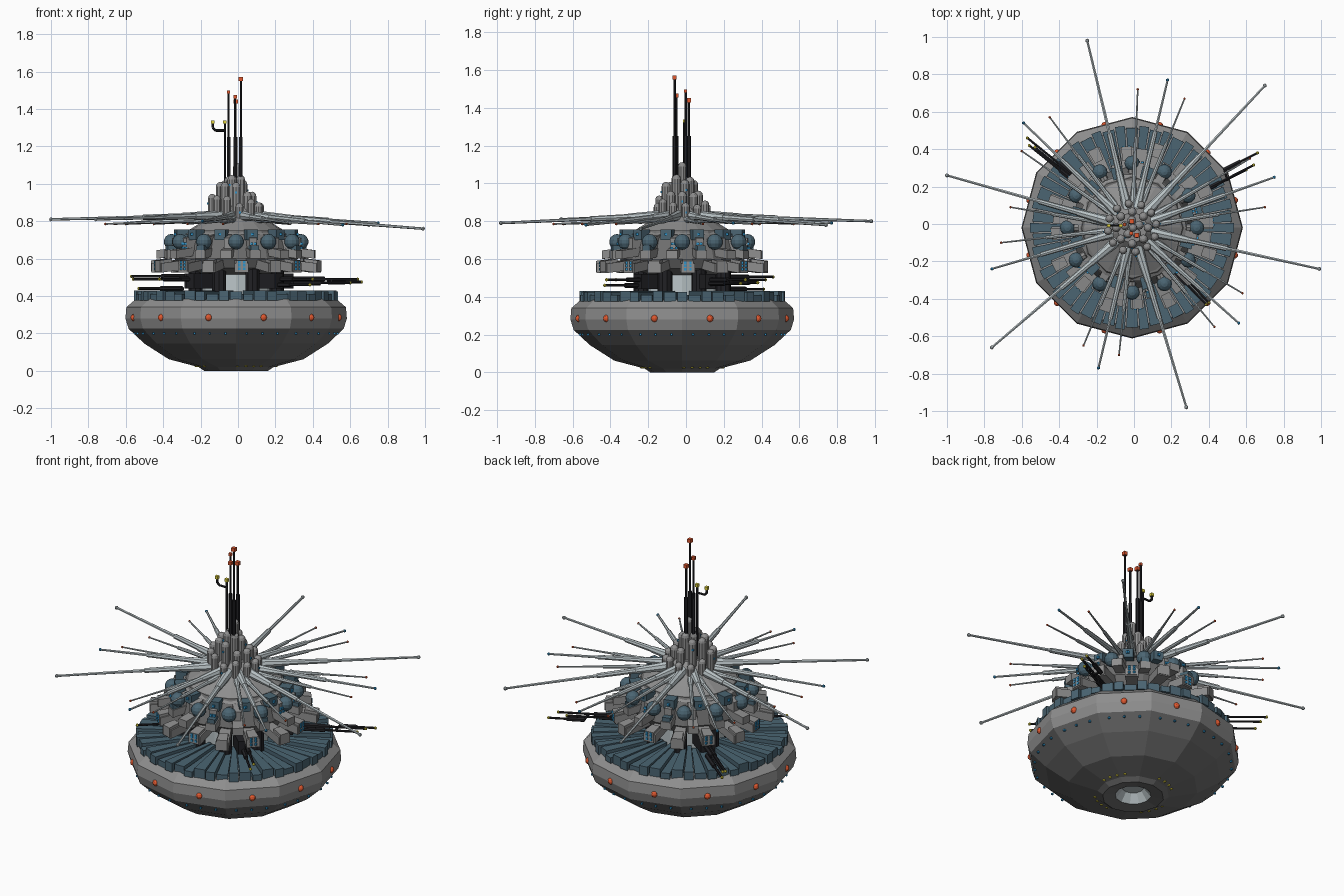
import bpy, bmesh, random
from math import sin, cos, pi, radians, atan2, hypot
from mathutils import Vector, Matrix

if "Cube" in bpy.data.objects:
    bpy.data.objects.remove(bpy.data.objects["Cube"])

random.seed(4)
CX, CY = -0.01, -0.02          # main axis of the station
COL = dict(blue=(0.07, 0.13, 0.17), black=(0.015, 0.015, 0.018), red=(0.75, 0.1, 0.03),
           cyan=(0.03, 0.3, 0.6), yellow=(0.75, 0.65, 0.05), pale=(0.5, 0.56, 0.58),
           dark=(0.16, 0.16, 0.16), gray=(0.27, 0.27, 0.27))


def pol(a, r, z):
    return Vector((CX + r * cos(radians(a)), CY + r * sin(radians(a)), z))


class Part:
    """Collects primitives into one named mesh."""
    def __init__(self, name, color):
        self.name, self.color, self.bm = name, color, bmesh.new()

    def block(self, a, r0, r1, z0, z1, w0, w1, rise=0.0):
        # radial block: inner width w0, outer width w1, inner end lifted by rise
        a = radians(a)
        for v in bmesh.ops.create_cube(self.bm, size=1)['verts']:
            t = v.co.x + .5
            x, y = r0 + (r1 - r0) * t, v.co.y * (w0 + (w1 - w0) * t)
            z = (z1 if v.co.z > 0 else z0) + rise * (1 - t)
            v.co = (CX + x * cos(a) - y * sin(a), CY + x * sin(a) + y * cos(a), z)

    def rod(self, p, q, r1, r2=None, n=8):
        p, q = Vector(p), Vector(q)
        d = q - p
        m = Matrix.Translation((p + q) / 2) @ d.to_track_quat('Z', 'Y').to_matrix().to_4x4()
        bmesh.ops.create_cone(self.bm, cap_ends=True, segments=n, radius1=r1,
                              radius2=r1 if r2 is None else r2, depth=d.length, matrix=m)

    def ball(self, p, r, n=10):
        bmesh.ops.create_uvsphere(self.bm, u_segments=n, v_segments=max(4, n // 2 + 1), radius=r,
                                  matrix=Matrix.Translation(p))

    def cube(self, p, s):
        bmesh.ops.create_cube(self.bm, size=s, matrix=Matrix.Translation(p))

    def lathe(self, prof, n=12, cap0=False, cap1=False):
        rings = [[self.bm.verts.new(pol(i * 360 / n, r, z)) for i in range(n)] for r, z in prof]
        rows = [[self.bm.faces.new((A[i], A[(i + 1) % n], B[(i + 1) % n], B[i])) for i in range(n)]
                for A, B in zip(rings, rings[1:])]
        if cap0:
            self.bm.faces.new(rings[0][::-1])
        if cap1:
            self.bm.faces.new(rings[-1])
        return rows

    def done(self):
        me = bpy.data.meshes.new(self.name)
        self.bm.to_mesh(me)
        self.bm.free()
        ob = bpy.data.objects.new(self.name, me)
        bpy.context.collection.objects.link(ob)
        mat = bpy.data.materials.get(self.color) or bpy.data.materials.new(self.color)
        mat.diffuse_color = (*COL[self.color], 1)
        mat.use_nodes = True
        mat.node_tree.nodes["Principled BSDF"].inputs["Base Color"].default_value = mat.diffuse_color
        me.materials.append(mat)


red, cyan = Part('red_beacons', 'red'), Part('cyan_lights', 'cyan')
yellow = Part('yellow_lights', 'yellow')

# hull bowl, with raised plates on the underside
hull = Part('upper_hull', 'gray')
hull.lathe([(.575, .225), (.592, .28), (.587, .34), (.535, .385), (.2, .385)], cap1=True)
hull.done()
low = Part('lower_hull', 'dark')
rows = low.lathe([(.1, .012), (.17, .0), (.2, .02), (.36, .062), (.49, .145), (.575, .225)])
plates = [f for i, f in enumerate(rows[3]) if i % 3 != 2]
bmesh.ops.inset_individual(low.bm, faces=plates, thickness=.008, depth=.01)
low.done()
well = Part('bottom_hatch', 'pale')
well.lathe([(.06, .06), (.1, .012)], cap0=True)
well.done()

# hull lights
for k in range(12):
    a = 15 + 30 * k
    red.ball(pol(a, .566, .285), .019)
    for d in (-9, 0, 9):
        cyan.cube(pol(a + d, .545, .2), .01)
for k in range(4):
    for d in (-18, -6, 6, 18):
        yellow.ball(pol(20 + 90 * k + d, .215, .03), .011, 6)

# deck tiles
deck = Part('deck_tiles', 'blue')
N = 52
for i in range(N):
    z = (.425, .41, .43)[i % 3]
    deck.block(i * 360 / N, .2, .545 - .012 * (i % 2), .375, z, .022, .052 + .012 * (i % 2))
deck.done()

# neck
core = Part('neck_core', 'pale')
core.lathe([(.19, .38), (.19, .56)])
core.done()
pil = Part('neck_pillars', 'black')
for k in range(8):
    pil.rod(pol(22 + 45 * k, .235, .4), pol(22 + 45 * k, .235, .56), .04, n=10)
pil.done()

# side guns: tip point, direction shared by pairs
gun = Part('side_guns', 'black')
for tx, ty, z, a, ln in [(.66, .38, .475, 27, .2), (.64, .315, .49, 27, .4), (.60, .29, .47, 27, .36),
                         (-.57, .46, .505, 141, .42), (-.56, .42, .49, 141, .42), (-.53, .41, .44, 141, .3),
                         (.4, -.42, .49, -46, .3), (.385, -.43, .46, -46, .3),
                         (-.42, -.37, .49, -138, .3)]:
    d = Vector((cos(radians(a)), sin(radians(a)), 0))
    t = Vector((tx, ty, z))
    gun.rod(t - d * ln, t, .007, n=6)
    gun.rod(t - d * ln, t - d * ln * .5, .013, n=6)
    yellow.ball(t, .009, 6)
gun.rod((.48, .3, .475), (.5, .23, .48), .007, n=6)
for a in (27, 141, -46, -138):
    gun.block(a, .2, .33, .44, .52, .08, .06)
gun.done()

# main body drum and roof
body = Part('body_drum', 'dark')
body.lathe([(.2, .515), (.3, .55), (.33, .6), (.3, .7), (.27, .75)], cap0=True, cap1=True)
body.done()
roof = Part('roof_cone', 'gray')
roof.lathe([(.29, .73), (.2, .785), (.13, .83), (.08, .88)], 18, True, True)
roof.done()

# three tiers of radial modules
mods = Part('body_modules', 'gray')
pods = Part('blue_pods', 'blue')
for k in range(16):
    a = 22.5 * k + 4
    r = .465 if k % 2 else .43
    mods.block(a, .22, r, .525, .575, .05, .075, .03)
    mods.block(a, r - .07, r + .005, .53, .59, .05, .06, .01)
    if k % 2 == 0:
        for s in (-1, 1):
            for dz in (.545, .565, .58):
                cyan.cube(pol(a + s * 1.8, r + .003, dz), .013)
    a += 11.25
    r = .425 if k % 2 else .39
    mods.block(a, .22, r, .6, .645, .05, .06, .025)
    mods.block(a, .26, .35, .64, .71, .05, .04, .02)
    if k % 3 == 0:
        for s in (-1, 1):
            cyan.cube(pol(a + s * 2, .352, .655), .014)
            cyan.cube(pol(a + s * 1.5, .352, .68), .014)
    if k % 2 == 0:
        pods.block(a, r - .06, r - .005, .64, .67, .045, .045)
for k in range(12):
    a = 30 * k
    pods.ball(pol(a, .345, .69), .042, 12)
    mods.rod(pol(a, .2, .7), pol(a, .34, .69), .022)
    a += 15
    pods.block(a, .27, .335, .7, .755, .06, .06)
    mods.block(a, .15, .31, .7, .735, .04, .04, .03)
    cyan.cube(pol(a, .337, .73), .014)
mods.done()
pods.done()

# long radial masts, given by their tips
mast = Part('radial_masts', 'pale')
longs = [(-.25, .98, .80), (.70, .74, .78), (.99, -.24, .76), (.28, -.98, .79), (-.76, -.66, .81), (-1, .26, .81)]
mids = [(.18, .77, .79), (.75, .25, .79), (-.19, -.77, .80), (-.76, -.24, .81), (-.59, .54, .79), (.56, -.53, .78)]
shorts = [(.02, .72), (.27, .67), (-.45, .57), (-.6, .39), (.7, .09), (-.71, -.1), (-.66, .09), (-.27, -.65),
          (-.08, -.7), (.58, -.37), (.43, -.55), (.62, .35)]
for tips, kind in ((longs, 0), (mids, 1), ([(x, y, .785) for x, y in shorts], 2)):
    for x, y, z in tips:
        q, a = Vector((x, y, z)), Vector((x - CX, y - CY))
        p = pol(atan2(a.y, a.x) * 180 / pi, .1, .83 if kind < 2 else .81)
        m = p.lerp(q, .45 if kind == 0 else .6)
        th = (.019, .017, .013)[kind]
        mast.rod(p, p.lerp(q, .22), th * 1.5, th)
        mast.rod(p, m, th, th * .75)
        mast.rod(m, q, th * .5, th * .35, 6)
        if kind == 0:
            mast.ball(q, .011, 6)
        else:
            (cyan if kind == 1 else red).ball(q, .009 if kind == 1 else .007, 6)
mast.done()

# crown of round-topped towers
tower = Part('crown_towers', 'gray')
for n, r, lo, hi, th, off in ((12, .13, .86, .93, .022, 8), (8, .085, .92, 1.0, .024, 0), (5, .04, .98, 1.03, .024, 20)):
    for i in range(n):
        a = off + 360 * i / n
        h = random.uniform(lo, hi)
        tower.rod(pol(a, r, .76), pol(a, r, h), th, n=10)
        tower.ball(pol(a, r, h), th)
        if i % 3 == 0:
            cyan.cube(pol(a, r + th, h - .03), .01)
tower.rod((-.005, -.02, .85), (-.005, -.02, 1.09), .022, n=10)
tower.ball((-.005, -.02, 1.09), .022)
tower.done()

# top antennas
ant = Part('top_antennas', 'black')
for x, y, z, s in ((.015, -.06, 1.56, .022), (-.015, -.05, 1.465, .02), (-.05, -.002, 1.49, .016), (-.012, .015, 1.44, .022)):
    ant.rod((x, y, .9), (x, y, 1.25), .011, n=6)
    ant.rod((x, y, 1.25), (x, y, z), .006, n=6)
    red.cube((x, y, z), s)
path = [(-.07, -.008, .9), (-.07, -.008, 1.33)]
hook = [(-.07, -.008, 1.285), (-.12, -.008, 1.285), (-.135, -.008, 1.3), (-.135, -.008, 1.33)]
for pts in (path, hook):
    for p, q in zip(pts, pts[1:]):
        ant.rod(p, q, .007, n=6)
    yellow.cube(pts[-1], .018)
ant.done()
for p in (red, cyan, yellow):
    p.done()
